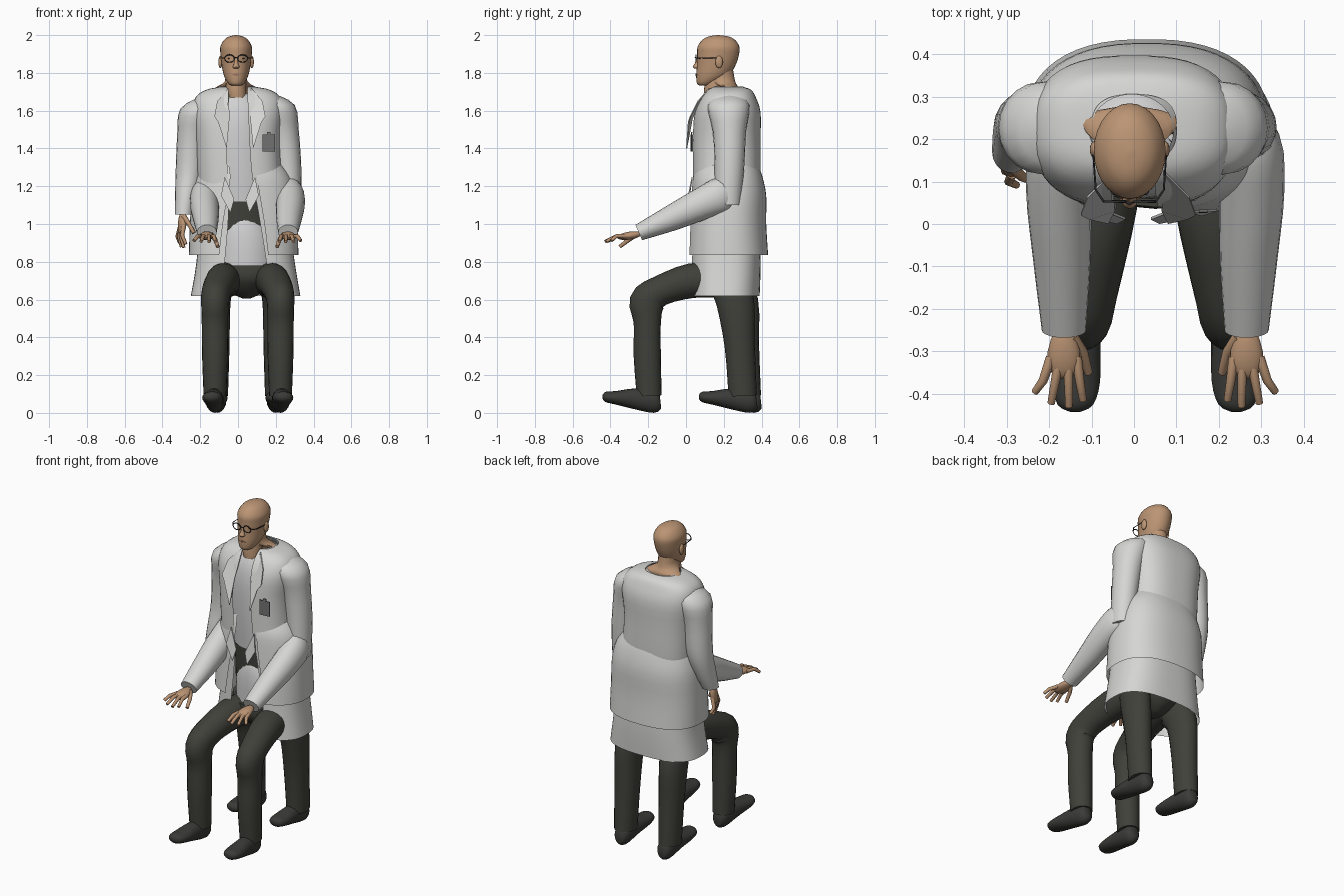
import bpy, bmesh, math
from mathutils import Vector

def material(name, col):
    m = bpy.data.materials.new(name)
    m.diffuse_color = (*col, 1)
    return m

COAT = material("coat white", (0.67, 0.67, 0.66))
SHIRT = material("shirt white", (0.64, 0.64, 0.64))
SKIN = material("skin", (0.50, 0.30, 0.175))
PANTS = material("trouser grey", (0.052, 0.052, 0.043))
SHOE = material("shoe black", (0.043, 0.043, 0.039))
DARK = material("frame black", (0.03, 0.03, 0.03))
BADGE = material("badge grey", (0.17, 0.17, 0.17))
LIPS = material("lip brown", (0.33, 0.17, 0.11))

def finish(name, bm, mat, angle=50):
    bmesh.ops.recalc_face_normals(bm, faces=bm.faces)
    me = bpy.data.meshes.new(name)
    bm.to_mesh(me)
    bm.free()
    me.materials.append(mat)
    ob = bpy.data.objects.new(name, me)
    bpy.context.collection.objects.link(ob)
    bpy.context.view_layer.objects.active = ob
    ob.select_set(True)
    bpy.ops.object.shade_smooth_by_angle(angle=math.radians(angle))
    ob.select_set(False)
    return ob

def smooth_path(secs, sub):
    """Catmull-Rom interpolation of the section tuples."""
    out = []
    for i in range(len(secs) - 1):
        a, b = secs[max(i - 1, 0)], secs[i]
        c, d = secs[i + 1], secs[min(i + 2, len(secs) - 1)]
        for k in range(sub):
            t = k / sub
            out.append([q + 0.5 * t * (r - p + t * (2*p - 5*q + 4*r - s + t * (3*(q - r) + s - p)))
                        for p, q, r, s in zip(a, b, c, d)])
    return out + [list(secs[-1])]

def loft(name, secs, mat, n=20, p=1.0, flat=False, caps=True, sub=3):
    """Skin elliptical rings (x, y, z, rx, r2[, half width of a front gap])."""
    rows = smooth_path(secs, sub)
    gap = len(rows[0]) > 5
    bm = bmesh.new()
    rings = []
    for i, s in enumerate(rows):
        t = Vector(rows[min(i + 1, len(rows) - 1)][:3]) - Vector(rows[max(i - 1, 0)][:3])
        nrm = Vector((0, -1, 0)) if flat else Vector((1, 0, 0)).cross(t).normalized()
        rx, r2 = max(s[3], 0.001), max(s[4], 0.001)
        a0 = math.asin(min(0.95, max(s[5], 0) / rx) ** (1 / p)) if gap else 0
        ring = []
        for k in range(n):
            a = a0 + (2 * math.pi - 2 * a0) * k / (n - 1 if gap else n)
            sn, cs = math.sin(a), math.cos(a)
            u = math.copysign(abs(sn) ** p, sn) * rx
            v = math.copysign(abs(cs) ** p, cs) * r2
            ring.append(bm.verts.new(Vector(s[:3]) + Vector((u, 0, 0)) + nrm * v))
        rings.append(ring)
    for r0, r1 in zip(rings, rings[1:]):
        for k in range(n - 1 if gap else n):
            j = (k + 1) % n
            bm.faces.new((r0[k], r0[j], r1[j], r1[k]))
    if caps and not gap:
        bm.faces.new(rings[0])
        bm.faces.new(rings[-1])
    return finish(name, bm, mat)

def tube(name, pts, r, mat):
    """Round bar through points, tapering slightly at the tip."""
    bm = bmesh.new()
    rings = []
    pts = [Vector(q) for q in pts]
    for i, c in enumerate(pts):
        t = (pts[min(i + 1, len(pts) - 1)] - pts[max(i - 1, 0)]).normalized()
        u = t.orthogonal().normalized() if i == 0 else (u - t * u.dot(t)).normalized()
        w = t.cross(u)
        rr = r * (1 - 0.3 * i / (len(pts) - 1))
        rings.append([bm.verts.new(c + (u * math.cos(a) + w * math.sin(a)) * rr)
                      for a in [k * math.pi / 4 for k in range(8)]])
    for r0, r1 in zip(rings, rings[1:]):
        for k in range(8):
            bm.faces.new((r0[k], r0[(k + 1) % 8], r1[(k + 1) % 8], r1[k]))
    bm.faces.new(rings[0])
    bm.faces.new(rings[-1])
    return finish(name, bm, mat)

def plate(name, pts, mat, thick=0.006):
    """Thin sheet from a short outline, thickened along y."""
    bm = bmesh.new()
    f = bm.faces.new([bm.verts.new(q) for q in pts])
    ext = bmesh.ops.extrude_face_region(bm, geom=[f])["geom"]
    bmesh.ops.translate(bm, vec=(0, thick, 0), verts=[g for g in ext if isinstance(g, bmesh.types.BMVert)])
    return finish(name, bm, mat, 20)

def ball(name, c, r, mat):
    bm = bmesh.new()
    bmesh.ops.create_uvsphere(bm, u_segments=16, v_segments=10, radius=1)
    for v in bm.verts:
        v.co = Vector(c) + Vector([a * b for a, b in zip(v.co, r)])
    return finish(name, bm, mat)

def hand(name, wrist, fwd, side, up):
    """Flat palm with four spread fingers and a thumb (side points to the thumb)."""
    w, f, s, u = (Vector(q) for q in (wrist, fwd, side, up))
    at = lambda a, b, c=0: w + f * a + s * b + u * c
    bm = bmesh.new()
    bmesh.ops.create_uvsphere(bm, u_segments=14, v_segments=10, radius=1)
    for v in bm.verts:
        v.co = at(0.045 + v.co.x * 0.068, v.co.y * (0.038 + 0.01 * v.co.x), v.co.z * 0.021)
    finish(name + "_palm", bm, SKIN)
    for i, (b, tip, tb) in enumerate([(0.03, 0.165, 0.045), (0.01, 0.18, 0.012),
                                      (-0.01, 0.172, -0.03), (-0.03, 0.145, -0.068)]):
        tube(f"{name}_finger_{i}", [at(0.06, b), at(0.115, (b + tb) / 2, 0.008), at(tip, tb, -0.012)], 0.0125, SKIN)
    tube(name + "_thumb", [at(0.01, 0.02), at(0.05, 0.045, -0.02), at(0.105, 0.058, -0.05)], 0.014, SKIN)

# Standing coat, open at the front
loft("long_coat", [(0.04, 0.205, 0.62, 0.29, 0.185, 0.13), (0.04, 0.21, 0.80, 0.26, 0.185, 0.11),
                   (0.03, 0.21, 1.05, 0.235, 0.175, 0.08), (0.01, 0.215, 1.25, 0.225, 0.18, 0.065),
                   (0.0, 0.215, 1.45, 0.225, 0.18, 0.06), (0.0, 0.22, 1.59, 0.24, 0.175, 0.055),
                   (0.0, 0.225, 1.67, 0.225, 0.145, 0.05), (0.0, 0.23, 1.71, 0.17, 0.115, 0.05),
                   (0.0, 0.225, 1.725, 0.1, 0.08, 0.05)], COAT, n=48, p=0.75, flat=True)
# Shorter seated coat that bulges out round the waist
loft("seated_coat", [(0.03, 0.22, 0.835, 0.29, 0.215, 0.13), (0.03, 0.22, 1.0, 0.285, 0.205, 0.11),
                     (0.03, 0.225, 1.15, 0.275, 0.2, 0.085), (0.03, 0.22, 1.25, 0.25, 0.185, 0.07),
                     (0.02, 0.22, 1.32, 0.21, 0.16, 0.07)], COAT, n=48, p=0.83, flat=True)
# Shirt, waist and seated belly seen through the opening
loft("shirt", [(0.02, 0.21, 1.12, 0.17, 0.14), (0.01, 0.21, 1.3, 0.18, 0.15), (0, 0.21, 1.5, 0.18, 0.15),
               (0, 0.21, 1.62, 0.16, 0.13), (0, 0.2, 1.69, 0.07, 0.085)], SHIRT, n=28, flat=True)
loft("waist", [(0.03, 0.21, 0.9, 0.17, 0.13), (0.02, 0.21, 1.14, 0.165, 0.137)], PANTS, n=28, flat=True)
loft("belly", [(0.04, 0.21, 0.74, 0.17, 0.15), (0.04, 0.21, 0.92, 0.165, 0.15),
               (0.03, 0.22, 1.03, 0.11, 0.14), (0.03, 0.22, 1.065, 0.02, 0.1)], SHIRT, n=28, flat=True)
loft("pelvis", [(0.045, 0.21, 0.605, 0.02, 0.05), (0.045, 0.21, 0.64, 0.09, 0.11), (0.05, 0.2, 0.71, 0.18, 0.16),
                (0.05, 0.2, 0.78, 0.19, 0.16)], PANTS, n=28, flat=True)

# Legs and shoes: two seated, two standing
def shoe(name, x, dy, toe):
    loft(name, [(x, -0.135 + dy, 0.06, 0.025, 0.035), (x, -0.165 + dy, 0.06, 0.046, 0.06),
                (x + toe * 0.4, -0.27 + dy, 0.075, 0.05, 0.055), (x + toe * 0.8, -0.37 + dy, 0.08, 0.055, 0.036),
                (x + toe, -0.425 + dy, 0.085, 0.042, 0.027), (x + toe, -0.442 + dy, 0.086, 0.012, 0.01)], SHOE)

for tag, x, xs, sgn, back in (("right", -0.122, -0.115, -1, 0.022), ("left", 0.225, 0.205, 1, 0)):
    loft("seated_leg_" + tag, [(x - sgn * 0.06, 0.2, 0.70, 0.09, 0.09), (x - sgn * 0.04, 0.03, 0.70, 0.088, 0.092),
                               (x - sgn * 0.01, -0.14, 0.645, 0.08, 0.08), (x, -0.205, 0.585, 0.073, 0.095),
                               (x, -0.205, 0.48, 0.07, 0.072), (x, -0.205, 0.3, 0.068, 0.072),
                               (x, -0.195, 0.09, 0.06, 0.066)], PANTS)
    shoe("seated_shoe_" + tag, x, 0, sgn * 0.016)
    loft("standing_leg_" + tag, [(xs - sgn * 0.04, 0.2, 0.8, 0.08, 0.09), (xs - sgn * 0.02, 0.225, 0.69, 0.078, 0.1),
                                 (xs, 0.262 + back, 0.58, 0.075, 0.1),
                                 (xs, 0.285 + back, 0.35, 0.07, 0.08), (xs, 0.3 + back, 0.09, 0.062, 0.075)], PANTS)
    shoe("standing_shoe_" + tag, xs - sgn * 0.005, 0.51 + back, 0)

# Seated forearms reaching forward
for tag, x, sgn in (("right", -0.165, -1), ("left", 0.265, 1)):
    loft("seated_sleeve_" + tag, [(x - sgn * 0.045, 0.31, 1.17, 0.04, 0.06), (x + sgn * 0.005, 0.21, 1.16, 0.072, 0.095),
                                  (x + sgn * 0.012, 0.08, 1.105, 0.077, 0.085), (x + sgn * 0.005, -0.08, 1.03, 0.068, 0.068),
                                  (x, -0.25, 0.955, 0.052, 0.044)], COAT)
    hand("seated_hand_" + tag, (x, -0.255, 0.945), (0, -0.98, -0.15), (-sgn, 0, 0), (0, -0.15, 0.98))

# Standing arms; the left one sinks into the seated coat
loft("standing_sleeve_right", [(-0.13, 0.23, 1.68, 0.06, 0.05), (-0.205, 0.225, 1.61, 0.1, 0.11),
                               (-0.24, 0.23, 1.47, 0.082, 0.088), (-0.256, 0.23, 1.28, 0.074, 0.078),
                               (-0.275, 0.2, 1.15, 0.058, 0.068), (-0.288, 0.17, 1.05, 0.046, 0.05)], COAT, flat=True)
loft("standing_sleeve_left", [(0.13, 0.23, 1.69, 0.06, 0.05), (0.2, 0.225, 1.63, 0.1, 0.11),
                              (0.238, 0.23, 1.49, 0.084, 0.088), (0.262, 0.23, 1.3, 0.073, 0.078),
                              (0.275, 0.22, 1.1, 0.06, 0.07)], COAT, flat=True)
hand("standing_hand_right", (-0.293, 0.155, 1.05), (-0.05, -0.15, -0.98), (0.3, -0.94, 0.1), (-0.94, -0.3, 0))

# Collar and lapels
loft("collar", [(-0.005, 0.225, 1.70, 0.115, 0.095, 0.06), (-0.005, 0.22, 1.728, 0.098, 0.085, 0.055)],
     COAT, n=28, flat=True)
for tag, s in (("right", -1), ("left", 1)):
    X = lambda d: 0.01 + s * d
    plate("lapel_" + tag, [(X(0.06), 0.12, 1.72), (X(0.12), 0.06, 1.65), (X(0.135), 0.02, 1.57),
                           (X(0.115), 0.01, 1.54), (X(0.07), 0.0, 1.4), (X(0.055), 0.03, 1.56)], COAT)
    plate("waist_lapel_" + tag, [(X(0.08), 0.03, 1.25), (X(0.1), 0.01, 1.15), (X(0.05), 0.0, 1.06),
                                 (X(0.03), 0.01, 1.13)], COAT)

# Name badge with clip
plate("badge", [(0.13, 0.025, 1.385), (0.195, 0.03, 1.385), (0.195, 0.03, 1.475), (0.13, 0.025, 1.475)], BADGE)
plate("badge_clip", [(0.153, 0.026, 1.475), (0.173, 0.026, 1.475), (0.173, 0.028, 1.488), (0.153, 0.028, 1.488)], BADGE)

# Neck and head
H = -0.01
loft("neck", [(H, 0.235, 1.69, 0.135, 0.035), (H, 0.232, 1.722, 0.11, 0.045), (H, 0.19, 1.755, 0.06, 0.07),
              (H, 0.185, 1.83, 0.055, 0.062)], SKIN, flat=True)
loft("throat", [(H + 0.005, 0.15, 1.67, 0.05, 0.055), (H, 0.155, 1.71, 0.054, 0.06),
                (H, 0.165, 1.78, 0.05, 0.06)], SKIN, flat=True)
loft("head", [(H, 0.10, 1.732, 0.022, 0.028), (H, 0.108, 1.745, 0.042, 0.05), (H, 0.14, 1.785, 0.064, 0.086),
              (H, 0.16, 1.84, 0.076, 0.102), (H, 0.17, 1.90, 0.083, 0.111), (H, 0.172, 1.94, 0.083, 0.11),
              (H, 0.173, 1.975, 0.063, 0.086), (H, 0.172, 1.993, 0.036, 0.052), (H, 0.17, 2.0, 0.003, 0.004)],
     SKIN, n=28, flat=True, sub=4)
loft("nose", [(H, 0.066, 1.885, 0.007, 0.008), (H, 0.06, 1.85, 0.011, 0.014), (H, 0.054, 1.832, 0.018, 0.018),
              (H, 0.058, 1.822, 0.01, 0.01)], SKIN, n=12, flat=True)
plate("mouth", [(H - 0.024, 0.058, 1.79), (H, 0.049, 1.784), (H + 0.024, 0.058, 1.79), (H, 0.049, 1.797)], LIPS, 0.008)
for tag, s in (("right", -1), ("left", 1)):
    ball("ear_" + tag, (H + s * 0.083, 0.175, 1.858), (0.011, 0.02, 0.033), SKIN)
    # Glasses: rim, side arm and eye behind it
    cx = H + s * 0.035
    rim = [(cx + 0.026 * math.cos(k * math.pi / 8), 0.053, 1.876 + 0.02 * math.sin(k * math.pi / 8)) for k in range(17)]
    tube("glasses_rim_" + tag, rim, 0.0032, DARK)
    tube("glasses_arm_" + tag, [(cx + s * 0.026, 0.053, 1.88), (H + s * 0.08, 0.08, 1.88), (H + s * 0.087, 0.18, 1.878)], 0.0028, DARK)
    ball("eye_" + tag, (cx, 0.075, 1.876), (0.01, 0.007, 0.003), DARK)
tube("glasses_bridge", [(H - 0.01, 0.052, 1.88), (H, 0.047, 1.883), (H + 0.01, 0.052, 1.88)], 0.003, DARK)
